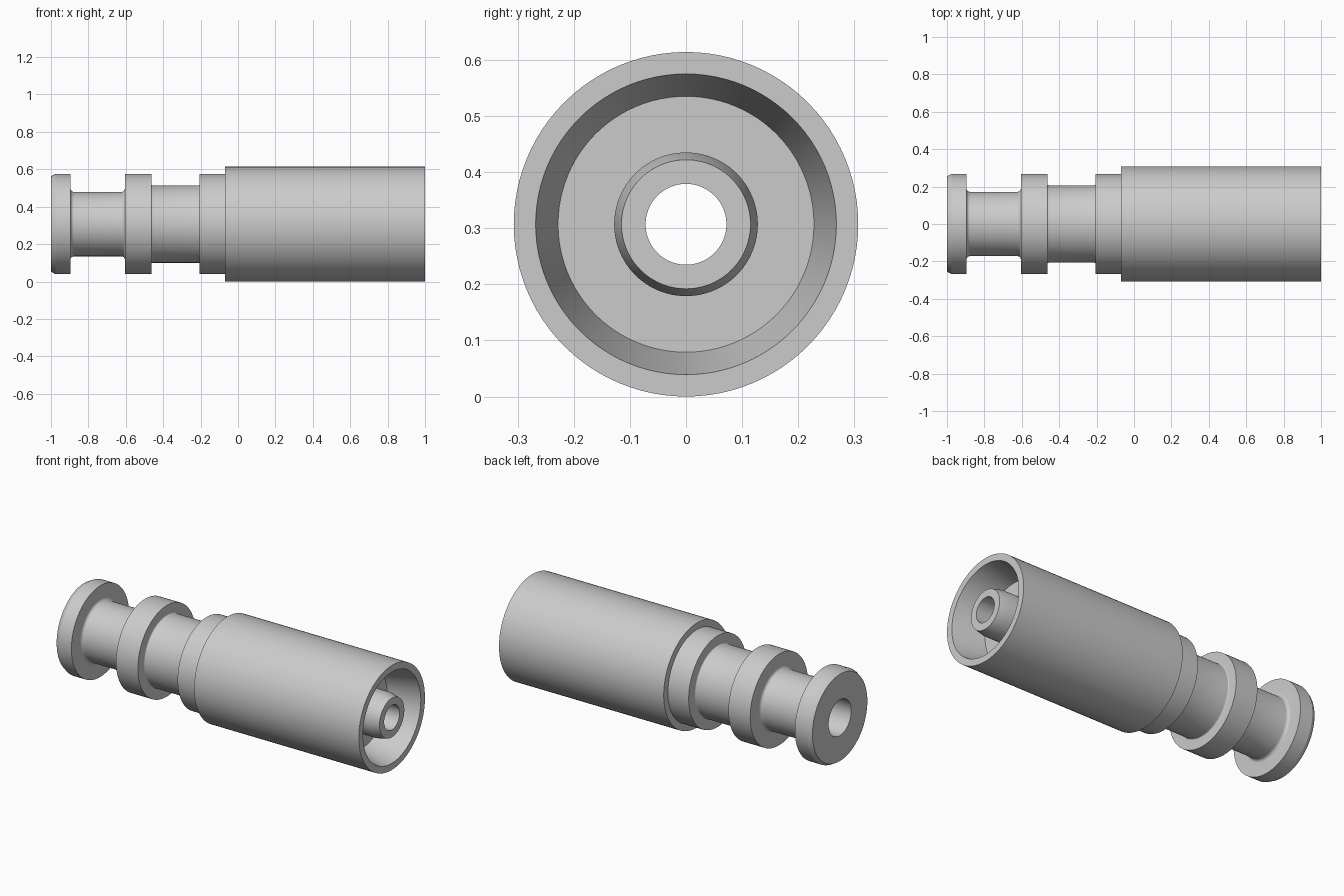
import bpy, bmesh, math
from mathutils import Matrix, Vector

SIDES = 96
AXIS_Z = 0.307

cube = bpy.data.objects.get("Cube")
if cube:
    bpy.data.objects.remove(cube, do_unlink=True)

steel = bpy.data.materials.new("grey_steel")
steel.use_nodes = True
grey = (0.6, 0.6, 0.6, 1)
steel.diffuse_color = grey
steel.node_tree.nodes["Principled BSDF"].inputs["Base Color"].default_value = grey


def fillet(x, r, size, side):
    """Concave corner between a groove floor (radius r) and a wall at x."""
    cx, cr = x + side * size, r + size
    arc = [(cx - side * size * math.cos(a), cr - size * math.sin(a))
           for a in (math.pi / 2 * i / 5 for i in range(6))]
    return arc if side > 0 else arc[::-1]


def lathe(name, profile):
    """Turn a closed (x, radius) profile about the long axis."""
    bm = bmesh.new()
    rings = []
    for i in range(SIDES):
        turn = Matrix.Rotation(math.tau * i / SIDES, 3, 'X')
        rings.append([bm.verts.new(turn @ Vector((x, 0, r))) for x, r in profile])
    n = len(profile)
    for i in range(SIDES):
        a, b = rings[i], rings[(i + 1) % SIDES]
        for j in range(n):
            k = (j + 1) % n
            bm.faces.new((a[j], a[k], b[k], b[j]))
    bmesh.ops.recalc_face_normals(bm, faces=bm.faces)
    mesh = bpy.data.meshes.new(name)
    bm.to_mesh(mesh)
    bm.free()
    mesh.materials.append(steel)
    obj = bpy.data.objects.new(name, mesh)
    obj.location.z = AXIS_Z
    bpy.context.collection.objects.link(obj)
    bpy.context.view_layer.objects.active = obj
    obj.select_set(True)
    bpy.ops.object.shade_smooth_by_angle(angle=math.radians(25))
    # keep the shallow taper edge of the inner tube crisp
    obj.select_set(False)
    return obj


BORE, FLANGE, BODY = 0.072, 0.268, 0.307

# End flange, two grooves, middle flange, shoulder and large sleeve
outside = [(-1, 0.105), (-1, 0.255), (-0.975, FLANGE), (-0.895, FLANGE)]
outside += fillet(-0.895, 0.172, 0.018, 1) + fillet(-0.605, 0.172, 0.018, -1)
outside += [(-0.605, FLANGE), (-0.463, FLANGE)]
outside += fillet(-0.463, 0.207, 0.006, 1) + fillet(-0.205, 0.207, 0.006, -1)
outside += [(-0.205, FLANGE), (-0.07, FLANGE), (-0.07, BODY), (1, BODY)]

# Tapered socket, inner tube with tapered tip, through bore
inside = [(1, FLANGE), (0.81, 0.228), (0.81, 0.128), (0.94, 0.128),
          (1, 0.115), (1, BORE), (-0.6, BORE), (-0.6, 0.105)]

lathe("turned_fitting", outside + inside)
